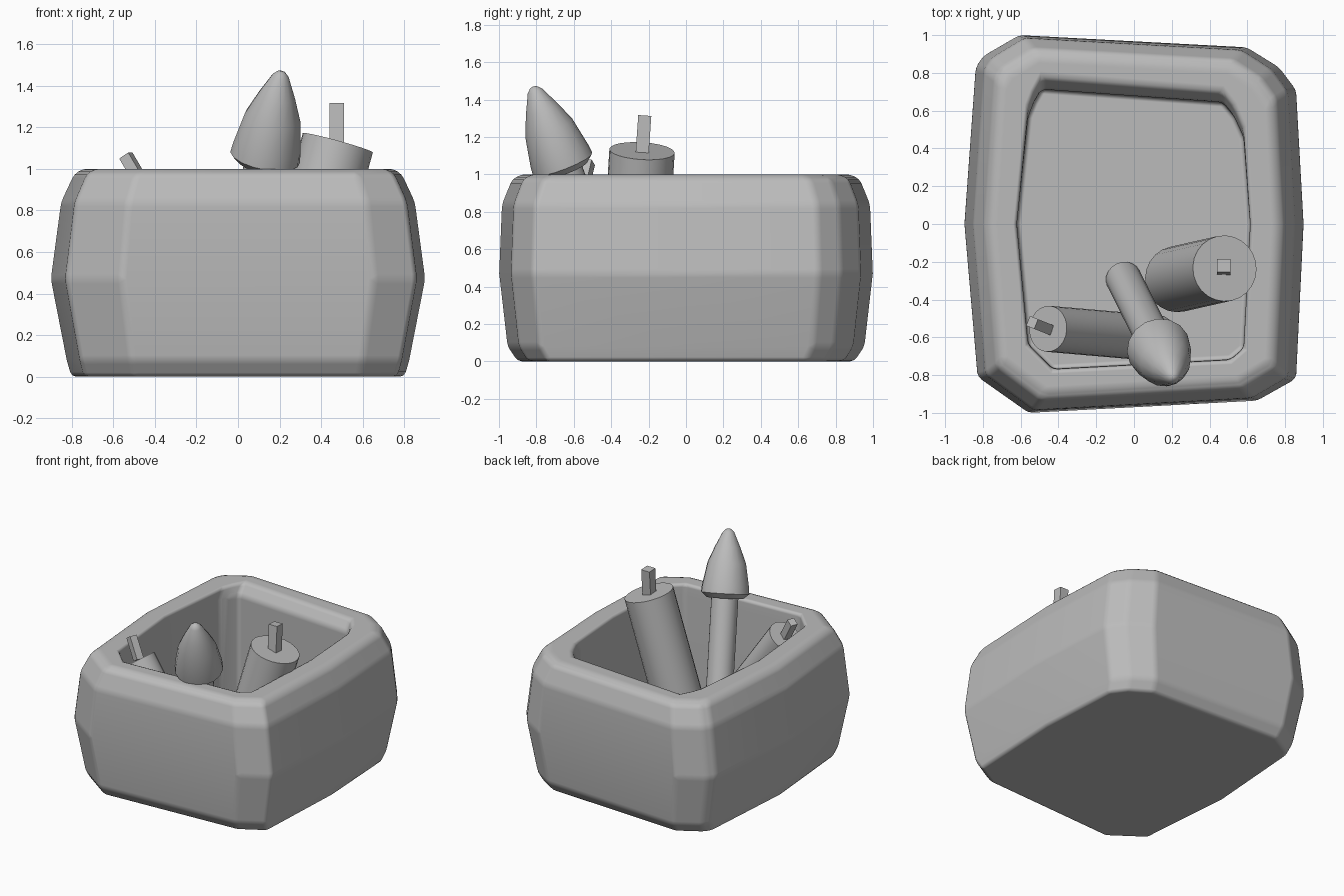
import bpy, bmesh, math
from mathutils import Vector, Matrix

if "Cube" in bpy.data.objects:
    bpy.data.objects.remove(bpy.data.objects["Cube"], do_unlink=True)

GREY = (0.5, 0.5, 0.5, 1)
grey = bpy.data.materials.new("plain grey")
grey.use_nodes = True
grey.diffuse_color = GREY
grey.node_tree.nodes["Principled BSDF"].inputs["Base Color"].default_value = GREY


def finish(name, bm, angle=40):
    """Turn a bmesh into a smooth-shaded object with sharp edges kept."""
    bmesh.ops.recalc_face_normals(bm, faces=bm.faces)
    mesh = bpy.data.meshes.new(name)
    bm.to_mesh(mesh)
    bm.free()
    mesh.materials.append(grey)
    obj = bpy.data.objects.new(name, mesh)
    bpy.context.collection.objects.link(obj)
    bpy.ops.object.select_all(action='DESELECT')
    obj.select_set(True)
    bpy.context.view_layer.objects.active = obj
    bpy.ops.object.shade_smooth_by_angle(angle=math.radians(angle))
    return obj


def loft(name, rings, angle=40):
    """Skin a stack of equal-length point rings and cap both ends."""
    bm = bmesh.new()
    loops = [[bm.verts.new(p) for p in ring] for ring in rings]
    n = len(loops[0])
    for a, b in zip(loops, loops[1:]):
        for i in range(n):
            j = (i + 1) % n
            bm.faces.new((a[i], a[j], b[j], b[i]))
    bm.faces.new(loops[0])
    bm.faces.new(loops[-1])
    return finish(name, bm, angle)


def lathe(name, origin, direction, profile, sides):
    """Revolve (radius, distance) pairs about an axis."""
    turn = Vector(direction).to_track_quat('Z', 'Y').to_matrix()
    rings = []
    for r, d in profile:
        rings.append([Vector(origin) + turn @ Vector(
            (r * math.cos(math.tau * i / sides), r * math.sin(math.tau * i / sides), d))
            for i in range(sides)])
    return loft(name, rings)


def fuse(name, origin, direction, size, length):
    turn = Vector(direction).to_track_quat('Z', 'Y').to_matrix().to_4x4()
    place = Matrix.Translation(origin) @ turn
    bm = bmesh.new()
    bmesh.ops.create_cube(bm, size=1)
    bm.transform(place @ Matrix.Translation((0, 0, length / 2))
                 @ Matrix.Diagonal((size, size, length, 1)))
    return finish(name, bm)


# Crate: uneven octagonal plan with bulging sides, hollow inside
outer = [(-.61, 1), (.6, .935), (.77, .83), (.86, .71), (.9, 0), (.86, -.82),
         (.655, -.935), (-.56, -1), (-.83, -.81), (-.9, 0), (-.84, .83), (-.8, .89)]
inner = [(-.49, .775), (.47, .7), (.53, .62), (.58, .5), (.615, 0), (.58, -.66),
         (.51, -.72), (-.43, -.77), (-.56, -.64), (-.62, 0), (-.56, .62), (-.53, .7)]


def ring(plan, sx, sy, z):
    return [(x * sx, y * sy, z) for x, y in plan]


def lip(z):
    """Opening below the rim, stepped in at the back."""
    return [(x, y * (.92 if y > 0 else .995), z) for x, y in inner]


crate = loft("crate", [
    ring(outer, .89, .9, 0), ring(outer, .915, .955, .08), ring(outer, 1, 1, .47),
    ring(outer, .945, .985, .84), ring(outer, .875, .93, .975), ring(outer, .83, .88, 1),
    ring(inner, 1, 1, 1), lip(.92), lip(.08)])
soft = crate.modifiers.new("soft_edges", 'BEVEL')
soft.width = .025
soft.segments = 2
soft.limit_method = 'ANGLE'
soft.angle_limit = math.radians(14)
soft.harden_normals = True

# Large stick with square fuse
top = Vector((.48, -.235, 1.125))
lean = Vector((.265, .06, .96)).normalized()
lathe("large_stick", top - lean * .95, lean, [(.175, 0), (.175, .95)], 24)
fuse("large_fuse", top - Vector((.005, 0, .02)), (0, .07, 1), .07, .21)

# Small stick lying against the right wall
top = Vector((-.455, -.555, .92))
lean = Vector((-.58, .05, .81)).normalized()
lathe("small_stick", top - lean * 1, lean, [(.122, 0), (.122, 1)], 24)
fuse("small_fuse", top, (-.5, .2, .85), .055, .17)

# Rocket: pointed nose on a round pole
base = Vector((.13, -.66, 1.055))
aim = Vector((.175, -.35, .92)).normalized()
lathe("rocket_nose", base, aim,
      [(.13, -.035), (.17, 0), (.165, .05), (.135, .21), (.09, .32),
       (.04, .425), (.02, .445), (.003, .45)], 16)
lathe("rocket_pole", base - aim * 1.06, aim, [(.095, 0), (.095, 1.05)], 20)
